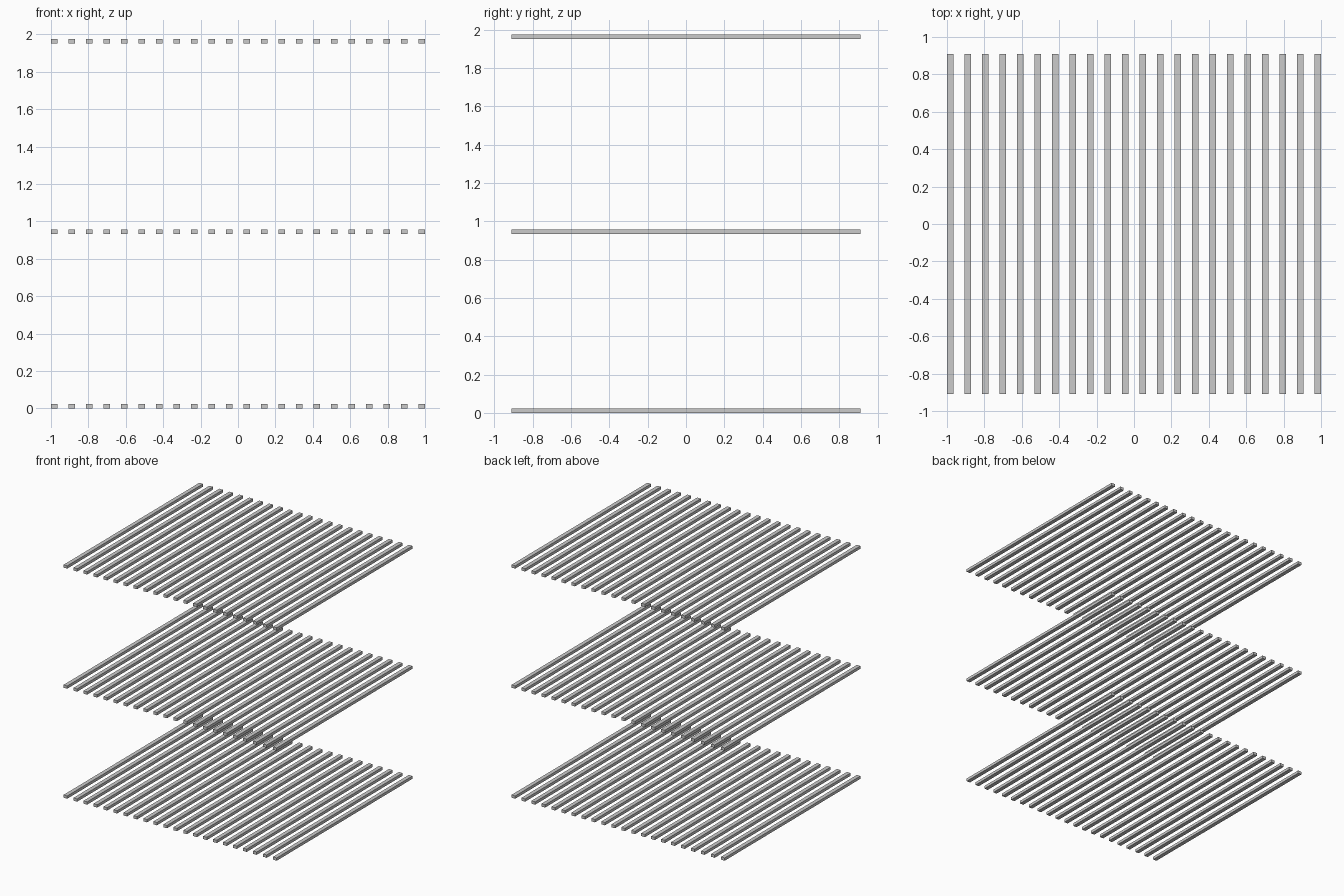
import bpy

if "Cube" in bpy.data.objects:
    bpy.data.objects.remove(bpy.data.objects["Cube"])

COUNT = 22             # slats per tier
WIDTH, LENGTH, THICK = 0.034, 1.82, 0.024
SPAN = 2.0 - WIDTH     # distance between the outer slat centres
TIERS = {"lower": 0.0, "middle": 0.933, "upper": 1.952}


def slat(name, x, z):
    """One flat-faced slat running front to back, resting at height z."""
    bpy.ops.mesh.primitive_cube_add(size=1, location=(x, 0, z + THICK / 2))
    ob = bpy.context.object
    ob.name = name
    ob.scale = (WIDTH, LENGTH, THICK)
    bpy.ops.object.transform_apply(location=False, rotation=False, scale=True)
    return ob


# Three tiers of evenly spaced shelf slats
for tier, z in TIERS.items():
    for i in range(COUNT):
        slat(f"{tier}_shelf_slat_{i + 1}", -SPAN / 2 + SPAN * i / (COUNT - 1), z)
